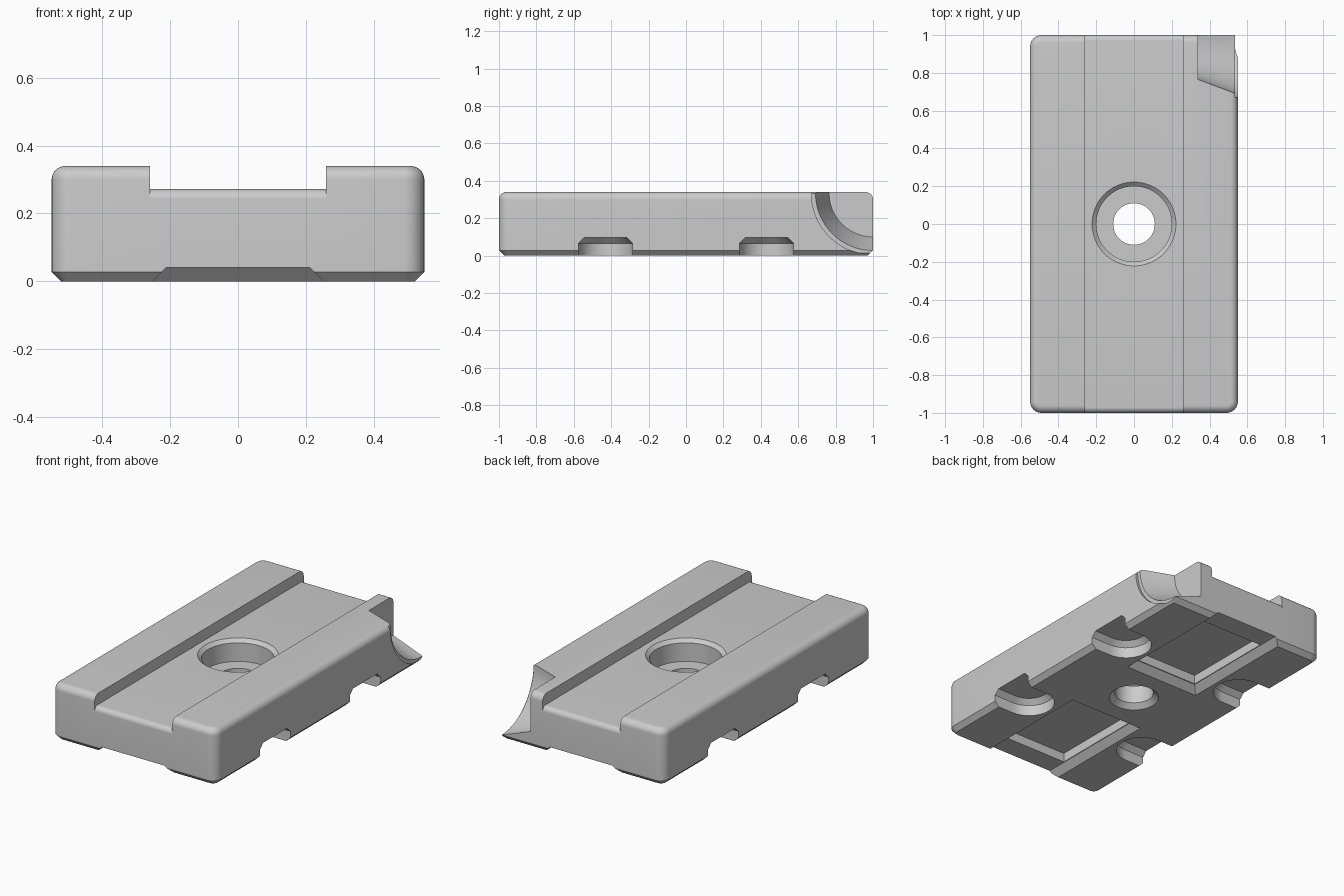
import bpy
import bmesh
from math import cos, sin, pi, radians
from mathutils import Vector

if "Cube" in bpy.data.objects:
    bpy.data.objects.remove(bpy.data.objects["Cube"], do_unlink=True)

grey = bpy.data.materials.new("plain grey")
grey.use_nodes = True
grey.diffuse_color = (0.6, 0.6, 0.6, 1)
grey.node_tree.nodes["Principled BSDF"].inputs["Base Color"].default_value = (0.6, 0.6, 0.6, 1)

W, L, H = 0.55, 1.0, 0.34   # half width, half length, height


def loft(name, rings):
    """Closed solid through matching rings of points."""
    bm = bmesh.new()
    rows = [[bm.verts.new(p) for p in ring] for ring in rings]
    n = len(rows[0])
    for a, b in zip(rows, rows[1:]):
        for i in range(n):
            j = (i + 1) % n
            bm.faces.new((a[i], a[j], b[j], b[i]))
    bm.faces.new(rows[0][::-1])
    bm.faces.new(rows[-1])
    bmesh.ops.recalc_face_normals(bm, faces=bm.faces)
    mesh = bpy.data.meshes.new(name)
    bm.to_mesh(mesh)
    bm.free()
    ob = bpy.data.objects.new(name, mesh)
    bpy.context.collection.objects.link(ob)
    mesh.materials.append(grey)
    return ob


def circle(r, n=64):
    return [(r * cos(2 * pi * i / n), r * sin(2 * pi * i / n)) for i in range(n)]


def rounded_rect(inset, z, seg=8):
    """Outline of the block; the notched corner stays sharp."""
    pts = []
    for k, (sx, sy) in enumerate(((1, 1), (-1, 1), (-1, -1), (1, -1))):
        r = max((0.004 if k == 0 else 0.06) - inset, 0.004)
        cx, cy = sx * (W - inset - r), sy * (L - inset - r)
        for i in range(seg + 1):
            a = (k + i / seg) * pi / 2
            pts.append((cx + r * cos(a), cy + r * sin(a), z))
    return pts


def rect(x0, x1, y0, y1, z):
    return [(x0, y0, z), (x1, y0, z), (x1, y1, z), (x0, y1, z)]


# Block with chamfered bottom and rounded top
F = 0.04
levels = [(0.028, 0), (0, 0.028)]
levels += [(F - F * cos(i * pi / 16), H - F + F * sin(i * pi / 16)) for i in range(9)]
block = loft("mounting_block", [rounded_rect(i, z) for i, z in levels])


def cut(cutter):
    cutter.hide_render = True
    mod = block.modifiers.new("cut", "BOOLEAN")
    mod.object = cutter
    mod.operation = "DIFFERENCE"
    mod.solver = "EXACT"
    bpy.context.view_layer.objects.active = block
    bpy.ops.object.modifier_apply(modifier=mod.name)
    bpy.data.objects.remove(cutter, do_unlink=True)


# Long top channel whose floor rolls over at both ends
R, floor = 0.03, 0.272
end = [(L - R + R * sin(i * pi / 16), floor - R + R * cos(i * pi / 16)) for i in range(9)]
end += [(L + 0.1, floor - R), (L + 0.1, 0.5)]
profile = end + [(-y, z) for y, z in reversed(end)]
cut(loft("channel_cutter", [[(x, y, z) for y, z in profile] for x in (-0.26, 0.26)]))

# Counterbored central hole
steps = [(0.15, -0.01), (0.11, 0.03), (0.11, 0.14), (0.2, 0.14),
         (0.2, 0.252), (0.222, 0.272), (0.222, 0.5)]
cut(loft("hole_cutter", [[(x, y, z) for x, y in circle(r)] for r, z in steps]))

# Conical corner notch with a shallow outer rim
cone = [(0.34, 0.235), (0.535, 0.308), (0.535, 0.33), (0.7, 0.33)]
cut(loft("notch_cutter", [[(x, L + u, 0.335 + v) for u, v in circle(r, 96)] for x, r in cone]))

for s in (-1, 1):
    # Sloped underside recess open at the end, and the deeper pocket in it
    recess = [rect(-w, w, s * y, s * 1.1, z) for w, y, z in ((0.262, 0.235, -0.01), (0.212, 0.285, 0.04))]
    cut(loft("recess_cutter", recess))
    cut(loft("pocket_cutter", [rect(-0.208, 0.208, s * 0.29, s * 0.87, z) for z in (0.02, 0.095)]))
    # Round-ended side slots with chamfered ceilings
    for t in (-1, 1):
        rings = []
        for r, z in ((0.145, -0.05), (0.145, 0.066), (0.115, 0.096)):
            arc = [(0.42 - r * sin(i * pi / 24), 0.43 + r * cos(i * pi / 24)) for i in range(25)]
            outline = [(0.7, 0.43 + r)] + arc + [(0.7, 0.43 - r)]
            rings.append([(t * x, s * y, z) for x, y in outline])
        cut(loft("slot_cutter", rings))

bpy.ops.object.select_all(action="DESELECT")
block.select_set(True)
bpy.context.view_layer.objects.active = block
bpy.ops.object.shade_smooth_by_angle(angle=radians(30))
